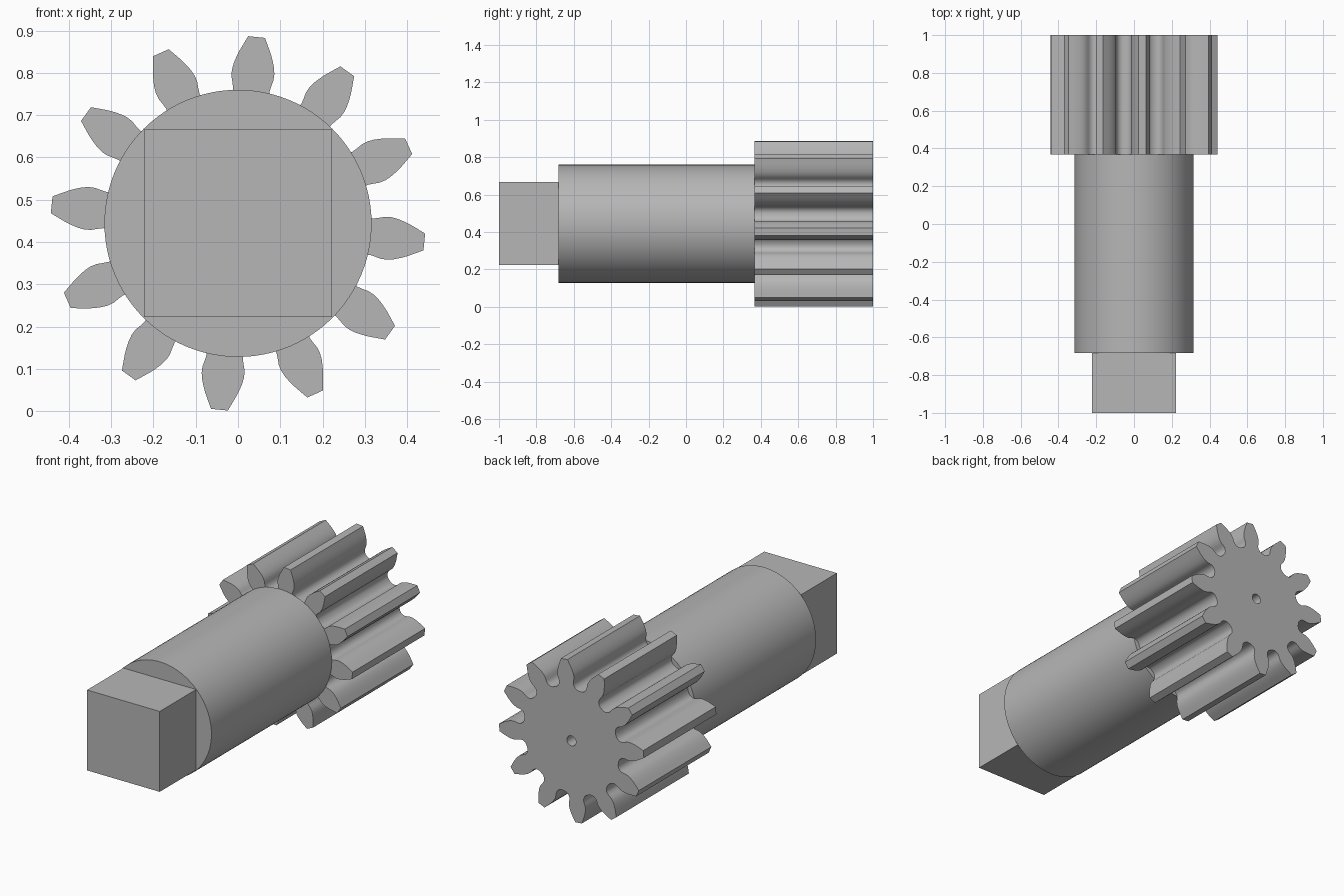
import bpy
import bmesh
from math import cos, sin, pi, radians
from mathutils import Vector

cube = bpy.data.objects.get("Cube")
if cube:
    bpy.data.objects.remove(cube, do_unlink=True)

AXIS_Z = 0.444
TEETH = 12
FIRST_TOOTH = radians(84.3)

steel = bpy.data.materials.new("plain_grey")
steel.use_nodes = True
GREY = (0.47, 0.47, 0.47, 1)
steel.diffuse_color = GREY
steel.node_tree.nodes["Principled BSDF"].inputs["Base Color"].default_value = GREY


def circle(radius, count):
    return [(radius * cos(2 * pi * i / count), radius * sin(2 * pi * i / count))
            for i in range(count)]


def extrude_part(name, loops, y0, y1):
    """Fill closed loops in the XZ plane (inner loops are holes), extrude along y."""
    bm = bmesh.new()
    edges = []
    for loop in loops:
        verts = [bm.verts.new((x, y0, z + AXIS_Z)) for x, z in loop]
        edges += [bm.edges.new((v, verts[i - 1])) for i, v in enumerate(verts)]
    if len(loops) == 1:
        bm.faces.new(verts)
    else:
        bmesh.ops.triangle_fill(bm, edges=edges, use_beauty=True)
    result = bmesh.ops.extrude_face_region(bm, geom=bm.faces[:], use_keep_orig=True)
    moved = [g for g in result["geom"] if isinstance(g, bmesh.types.BMVert)]
    bmesh.ops.translate(bm, verts=moved, vec=Vector((0, y1 - y0, 0)))
    bmesh.ops.recalc_face_normals(bm, faces=bm.faces[:])
    mesh = bpy.data.meshes.new(name)
    bm.to_mesh(mesh)
    bm.free()
    mesh.materials.append(steel)
    mesh.shade_smooth()
    mesh.set_sharp_from_angle(angle=radians(30))
    obj = bpy.data.objects.new(name, mesh)
    bpy.context.collection.objects.link(obj)
    return obj


# Half of one tooth: (distance from axis, half width), root to tip
half_tooth = [(0.284, 0.064), (0.292, 0.053), (0.303, 0.046), (0.316, 0.043),
              (0.33, 0.046), (0.345, 0.05), (0.36, 0.0505), (0.375, 0.048),
              (0.39, 0.0435), (0.405, 0.038), (0.42, 0.031), (0.443, 0.02)]
tooth = [(r, -w) for r, w in half_tooth] + [(r, w) for r, w in reversed(half_tooth)]

outline = []
for i in range(TEETH):
    a = FIRST_TOOTH + 2 * pi * i / TEETH
    outline += [(r * cos(a) - w * sin(a), r * sin(a) + w * cos(a)) for r, w in tooth]

# Toothed pinion with its centre bore
extrude_part("pinion_gear", [outline, circle(0.028, 24)], 0.367, 1.0)

# Round shaft
extrude_part("round_shaft", [circle(0.316, 96)], -0.683, 0.367)

# Square drive end
s = 0.222
extrude_part("square_drive", [[(-s, -s), (s, -s), (s, s), (-s, s)]], -1.0, -0.683)
